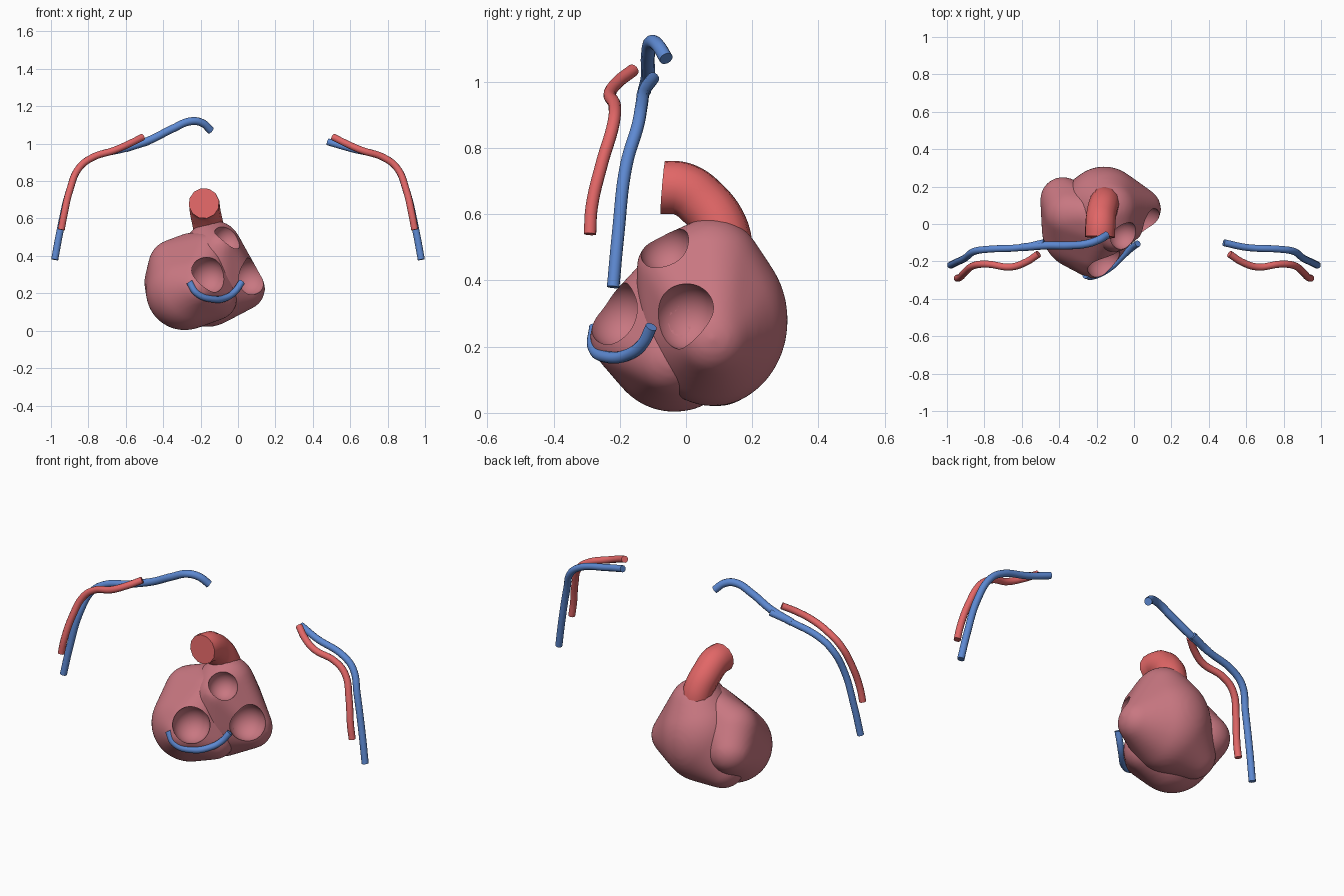
import bpy
import bmesh
from mathutils import Matrix, Vector

cube = bpy.data.objects.get("Cube")
if cube:
    bpy.data.objects.remove(cube, do_unlink=True)


def material(name, rgb):
    mat = bpy.data.materials.new(name)
    mat.use_nodes = True
    mat.diffuse_color = (*rgb, 1)
    mat.node_tree.nodes["Principled BSDF"].inputs["Base Color"].default_value = (*rgb, 1)
    return mat


muscle = material("muscle pink", (0.58, 0.185, 0.22))
red = material("artery red", (0.76, 0.135, 0.135))
blue = material("vein blue", (0.11, 0.25, 0.64))


def activate(obj):
    bpy.ops.object.select_all(action="DESELECT")
    obj.select_set(True)
    bpy.context.view_layer.objects.active = obj


def tube(name, points, radius, mat):
    """Smooth capped vessel through the given points."""
    curve = bpy.data.curves.new(name, "CURVE")
    curve.dimensions = "3D"
    curve.bevel_depth = radius
    curve.bevel_resolution = 4
    curve.resolution_u = 8
    curve.use_fill_caps = True
    spline = curve.splines.new("BEZIER")
    spline.bezier_points.add(len(points) - 1)
    for bp, co in zip(spline.bezier_points, points):
        bp.co = co
        bp.handle_left_type = bp.handle_right_type = "AUTO"
    obj = bpy.data.objects.new(name, curve)
    bpy.context.collection.objects.link(obj)
    activate(obj)
    bpy.ops.object.convert(target="MESH")
    obj = bpy.context.object
    obj.data.materials.clear()
    obj.data.materials.append(mat)
    bpy.ops.object.shade_smooth_by_angle(angle=0.8)


# Openings cut into the heart wall
openings = []
for name, centre, radius in (("front", (-0.16, -0.205, 0.295), 0.10),
                             ("side", (0.06, 0.0, 0.29), 0.10),
                             ("top", (-0.055, -0.06, 0.495), 0.08)):
    bpy.ops.mesh.primitive_uv_sphere_add(segments=48, ring_count=24, radius=radius, location=centre)
    cutter = bpy.context.object
    cutter.name = name + "_opening_cutter"
    cutter.hide_render = True
    cutter.hide_set(True)
    openings.append(cutter)


def lobe(name, balls):
    """Stretch one skin over several balls, soften it, then cut the openings."""
    bm = bmesh.new()
    for centre, radii in balls:
        place = Matrix.LocRotScale(Vector(centre), None, Vector(radii))
        bmesh.ops.create_icosphere(bm, subdivisions=4, radius=1, matrix=place)
    bmesh.ops.delete(bm, geom=bm.edges[:], context="EDGES_FACES")
    hull = bmesh.ops.convex_hull(bm, input=bm.verts[:])
    inside = {g for g in hull["geom_interior"] if isinstance(g, bmesh.types.BMVert)}
    bmesh.ops.delete(bm, geom=list(inside), context="VERTS")
    mesh = bpy.data.meshes.new(name)
    bm.to_mesh(mesh)
    bm.free()
    obj = bpy.data.objects.new(name, mesh)
    bpy.context.collection.objects.link(obj)
    remesh = obj.modifiers.new("even_skin", "REMESH")
    remesh.mode = "VOXEL"
    remesh.voxel_size = 0.012
    soften = obj.modifiers.new("soften", "SMOOTH")
    soften.factor = 0.5
    soften.iterations = 14
    for cutter in openings:
        cut = obj.modifiers.new("opening", "BOOLEAN")
        cut.operation = "DIFFERENCE"
        cut.solver = "EXACT"
        cut.object = cutter
    activate(obj)
    for mod in list(obj.modifiers):
        bpy.ops.object.modifier_apply(modifier=mod.name)
    obj.data.materials.clear()
    obj.data.materials.append(muscle)
    bpy.ops.object.shade_smooth_by_angle(angle=0.7)


def ball(x, y, z, r):
    return (x, y, z), (r, r, r)


# Heart body: back lobe with apex and base, front lobe wrapping around it
lobe("heart_back_lobe", [
    ((-0.16, 0.08, 0.28), (0.22, 0.228, 0.26)),
    ball(0.03, 0.08, 0.225, 0.115),
    ball(-0.31, 0.10, 0.14, 0.12),
    ball(-0.13, 0.08, 0.44, 0.15),
    ball(-0.10, -0.055, 0.44, 0.095),
])
lobe("heart_front_lobe", [
    ball(-0.285, -0.035, 0.21, 0.208),
    ball(-0.22, -0.175, 0.23, 0.115),
    ball(-0.22, -0.145, 0.29, 0.105),
    ball(-0.12, -0.05, 0.17, 0.115),
    ball(-0.34, 0.05, 0.35, 0.14),
    ball(-0.38, 0.13, 0.26, 0.122),
    ball(-0.25, 0.05, 0.41, 0.115),
    ball(-0.16, -0.02, 0.41, 0.115),
])

# Great artery arching forward from the top
tube("great_artery", [(-0.15, 0.125, 0.47), (-0.16, 0.105, 0.56), (-0.175, 0.05, 0.635),
                      (-0.18, -0.01, 0.676), (-0.182, -0.07, 0.681)], 0.082, red)

# Small vein across the heart front
tube("heart_vein", [(-0.26, -0.275, 0.26), (-0.22, -0.28, 0.20), (-0.13, -0.235, 0.168),
                    (-0.06, -0.17, 0.178), (-0.015, -0.13, 0.21), (0.02, -0.105, 0.26)], 0.018, blue)

# Paired arm vessels
arm_vein = [(0.98, -0.22, 0.38), (0.95, -0.205, 0.54), (0.90, -0.18, 0.75), (0.85, -0.145, 0.87),
            (0.78, -0.135, 0.925), (0.60, -0.125, 0.975), (0.48, -0.10, 1.01)]
arm_artery = [(0.945, -0.29, 0.54), (0.93, -0.285, 0.62), (0.90, -0.255, 0.75), (0.85, -0.22, 0.87),
              (0.78, -0.215, 0.925), (0.66, -0.23, 0.965), (0.58, -0.205, 1.0), (0.51, -0.16, 1.035)]
for side, sign in (("left", 1), ("right", -1)):
    for kind, path, mat in (("vein", arm_vein, blue), ("artery", arm_artery, red)):
        tube(f"{side}_arm_{kind}", [(sign * x, y, z) for x, y, z in path], 0.019, mat)

# Neck vein continuing from the right arm vein
tube("right_neck_vein", [(-0.60, -0.125, 0.975), (-0.47, -0.115, 1.02), (-0.35, -0.115, 1.08),
                         (-0.25, -0.105, 1.12), (-0.19, -0.085, 1.11), (-0.145, -0.06, 1.07)], 0.021, blue)
